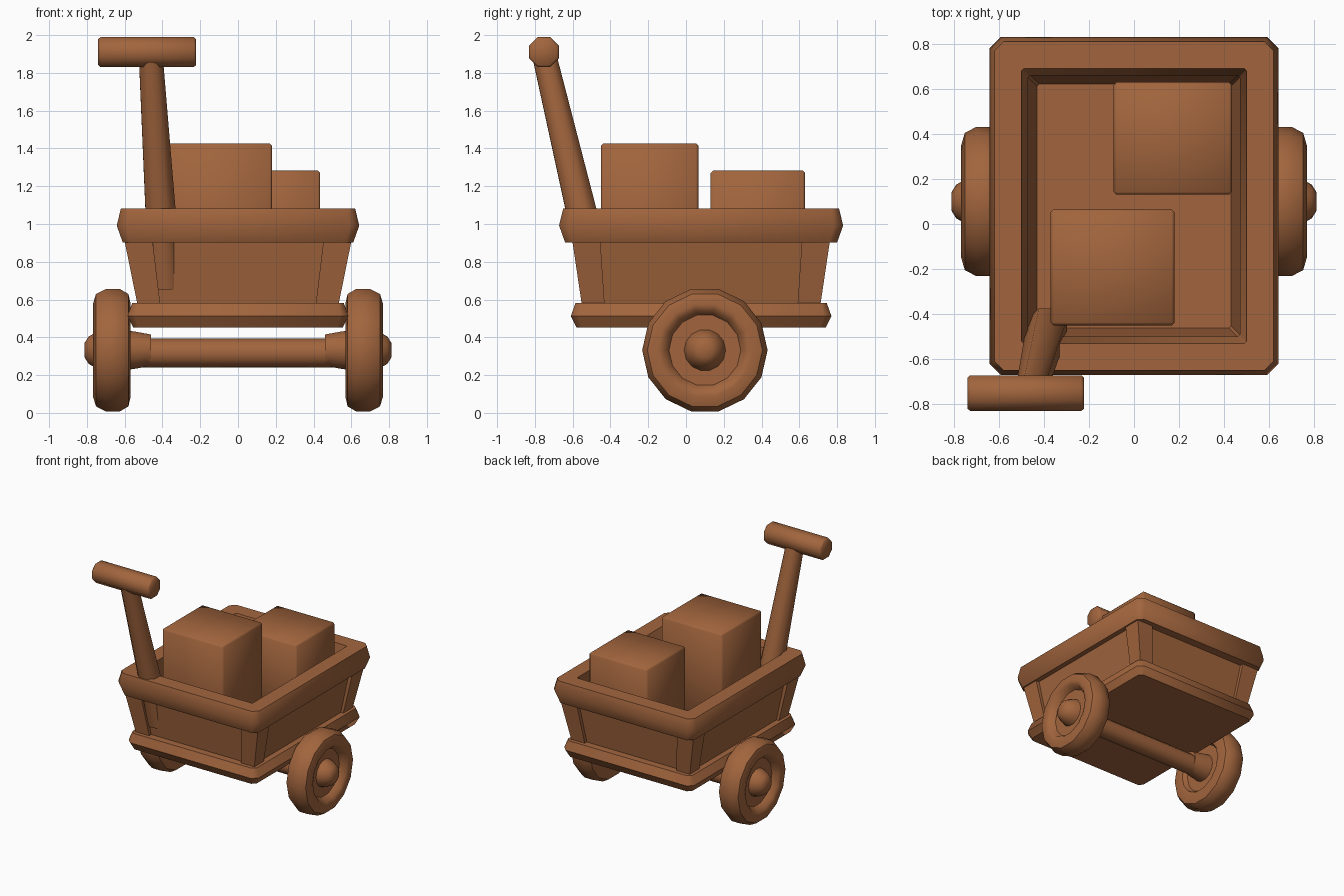
import bpy, bmesh, math
from mathutils import Vector

if "Cube" in bpy.data.objects:
    bpy.data.objects.remove(bpy.data.objects["Cube"])

CY = 0.08  # middle of the cart body along y

wood = bpy.data.materials.new("brown wood")
wood.diffuse_color = (0.36, 0.13, 0.047, 1)
wood.use_nodes = True
wood.node_tree.nodes["Principled BSDF"].inputs["Base Color"].default_value = wood.diffuse_color


def finish(name, bm, angle=35):
    bmesh.ops.recalc_face_normals(bm, faces=bm.faces)
    me = bpy.data.meshes.new(name)
    bm.to_mesh(me)
    bm.free()
    me.materials.append(wood)
    ob = bpy.data.objects.new(name, me)
    bpy.context.collection.objects.link(ob)
    bpy.ops.object.select_all(action='DESELECT')
    ob.select_set(True)
    bpy.context.view_layer.objects.active = ob
    bpy.ops.object.shade_smooth_by_angle(angle=math.radians(angle))
    return ob


def skin(name, loops, closed, angle=35):
    """Bridge successive point loops; close into a ring or cap the ends."""
    bm = bmesh.new()
    vs = [[bm.verts.new(p) for p in loop] for loop in loops]
    n = len(vs[0])
    for k in range(len(vs) if closed else len(vs) - 1):
        a, b = vs[k], vs[(k + 1) % len(vs)]
        for i in range(n):
            j = (i + 1) % n
            bm.faces.new((a[i], a[j], b[j], b[i]))
    if not closed:
        bm.faces.new(vs[0])
        bm.faces.new(vs[-1])
    return finish(name, bm, angle)


def rect(hx, hy, z, c):
    """Rectangle loop with clipped corners."""
    pts = [(hx, hy - c), (hx - c, hy), (-hx + c, hy), (-hx, hy - c),
           (-hx, -hy + c), (-hx + c, -hy), (hx - c, -hy), (hx, -hy + c)]
    return [(x, y + CY, z) for x, y in pts]


def rod(name, p, q, r1, r2, sides, bevel=0.0):
    """Tapered round bar between two points, with softened ends."""
    p, q = Vector(p), Vector(q)
    d = (q - p).normalized()
    u = d.orthogonal().normalized()
    v = d.cross(u)
    stations = [(p, r1), (q, r2)]
    if bevel:
        stations = [(p, r1 - bevel), (p + d * bevel, r1), (q - d * bevel, r2), (q, r2 - bevel)]
    loops = []
    for c, r in stations:
        angs = [2 * math.pi * (i + 0.5) / sides for i in range(sides)]
        loops.append([c + (u * math.cos(a) + v * math.sin(a)) * r for a in angs])
    return skin(name, loops, False, 50)


def box(name, x0, x1, y0, y1, z0, z1):
    bm = bmesh.new()
    bmesh.ops.create_cube(bm, size=1)
    for w in bm.verts:
        w.co = Vector((x0 + (w.co.x + 0.5) * (x1 - x0),
                       y0 + (w.co.y + 0.5) * (y1 - y0),
                       z0 + (w.co.z + 0.5) * (z1 - z0)))
    bmesh.ops.bevel(bm, geom=bm.edges[:], offset=0.012, segments=1, affect='EDGES')
    return finish(name, bm, 50)


# Base slab (its top is the floor)
skin("base", [rect(0.555, 0.66, 0.46, 0.03), rect(0.585, 0.69, 0.52, 0.04),
              rect(0.56, 0.665, 0.59, 0.03)], False, 45)

# Sloping walls
skin("walls", [rect(0.575, 0.655, 0.94, 0.01), rect(0.51, 0.605, 0.58, 0.01),
               rect(0.43, 0.54, 0.58, 0.01), rect(0.48, 0.59, 0.94, 0.01)], True)

# Thick rim
skin("rim", [rect(0.62, 0.73, 1.09, 0.04), rect(0.642, 0.752, 1.0, 0.05),
             rect(0.61, 0.72, 0.91, 0.04), rect(0.47, 0.58, 0.91, 0.01),
             rect(0.50, 0.61, 1.09, 0.01)], True, 50)

# Leaning corner posts
for sx in (-1, 1):
    for sy in (-1, 1):
        loops = []
        for z, hx, hy, w in ((0.57, 0.53, 0.63, 0.12), (0.94, 0.605, 0.685, 0.15)):
            loops.append([(sx * x, CY + sy * y, z) for x, y in
                          ((hx, hy), (hx - w, hy), (hx - w, hy - 0.08),
                           (hx - 0.07, hy - 0.08), (hx - 0.07, hy - w), (hx, hy - w))])
        skin("corner_post", loops, False)

# Cargo
box("large_box", -0.37, 0.18, -0.45, 0.065, 0.58, 1.435)
box("small_box", -0.09, 0.435, 0.13, 0.63, 0.58, 1.29)

# Push handle
rod("handle_pole", (-0.385, -0.46, 0.68), (-0.463, -0.755, 1.92), 0.095, 0.068, 8)
rod("handle_grip", (-0.74, -0.752, 1.918), (-0.222, -0.752, 1.918), 0.086, 0.086, 8, 0.012)

# Axle
WY, WZ = 0.1, 0.34
rod("axle", (-0.66, WY, 0.325), (0.66, WY, 0.325), 0.078, 0.078, 10)

# Wheels: lathe of (radius, x) with a recessed disc and a protruding hub
profile = [(0.04, 0.812), (0.075, 0.79), (0.10, 0.745), (0.11, 0.71), (0.19, 0.71),
           (0.215, 0.755), (0.25, 0.768), (0.305, 0.752), (0.332, 0.70), (0.332, 0.625),
           (0.305, 0.58), (0.25, 0.568), (0.21, 0.575), (0.19, 0.61), (0.11, 0.61),
           (0.10, 0.54), (0.085, 0.46)]
for side, s in (("left", -1), ("right", 1)):
    loops = [[(s * x, WY + r * math.cos(a), WZ + (r * math.sin(a)))
              for a in (2 * math.pi * i / 14 for i in range(14))] for r, x in profile]
    skin(side + "_wheel", loops, False, 45)

# Centre the whole model along y
for ob in bpy.context.scene.objects:
    ob.location.z -= 0.008
